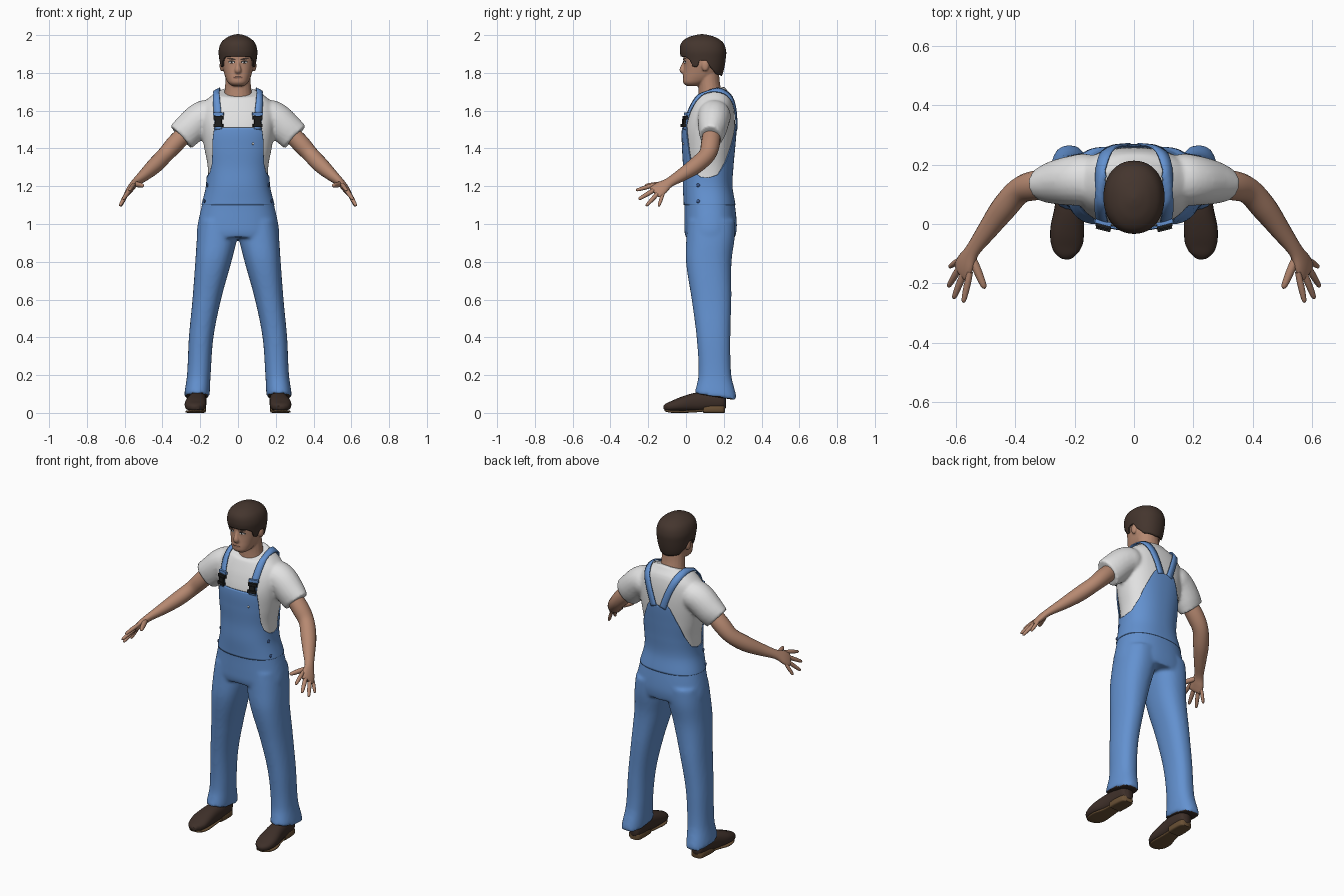
import bpy, bmesh, math
from mathutils import Vector, Matrix
from mathutils.bvhtree import BVHTree

if "Cube" in bpy.data.objects:
    bpy.data.objects.remove(bpy.data.objects["Cube"])


def mat(name, rgb):
    m = bpy.data.materials.new(name)
    m.diffuse_color = (*rgb, 1)
    m.use_nodes = True
    m.node_tree.nodes["Principled BSDF"].inputs["Base Color"].default_value = m.diffuse_color
    return m


BLUE = mat("denim blue", (.125, .285, .63))
NAVY = mat("dark blue", (.045, .1, .27))
WHITE = mat("shirt white", (.76, .76, .76))
SKIN = mat("skin", (.47, .25, .165))
HAIR = mat("hair brown", (.058, .036, .027))
SHOE = mat("shoe brown", (.048, .029, .022))
SOLE = mat("sole brown", (.14, .08, .035))
BLACK = mat("black", (.012, .012, .012))
LIP = mat("lip", (.26, .12, .085))


def sample(rows, t):
    """Smooth interpolation of rows (key, values...)"""
    n = len(rows)
    i = max([j for j in range(n - 1) if rows[j][0] <= t], default=0)
    a, b = rows[i], rows[i + 1]
    h = b[0] - a[0]
    u = min(max((t - a[0]) / h, 0), 1)

    def slope(j):
        lo, hi = rows[max(j - 1, 0)], rows[min(j + 1, n - 1)]
        return [(q - p) / (hi[0] - lo[0]) for p, q in zip(lo[1:], hi[1:])]
    return [p * (2*u**3 - 3*u*u + 1) + q * (3*u*u - 2*u**3) + h * (m * (u**3 - 2*u*u + u) + k * (u**3 - u*u))
            for p, q, m, k in zip(a[1:], b[1:], slope(i), slope(i + 1))]


def linear(table, a):
    for (a0, z0), (a1, z1) in zip(table, table[1:]):
        if a <= a1:
            return z0 + (z1 - z0) * (a - a0) / (a1 - a0)
    return table[-1][1]


def skin_rings(bm, rings, caps):
    rings = [[bm.verts.new(p) for p in r] for r in rings]
    n = len(rings[0])
    for r, s in zip(rings, rings[1:]):
        for j in range(n):
            bm.faces.new((r[j], r[(j + 1) % n], s[(j + 1) % n], s[j]))
    if caps:
        bm.faces.new(rings[0][::-1])
        bm.faces.new(rings[-1])


def unit(th, e):
    c, s = math.cos(th), math.sin(th)
    return math.copysign(abs(c) ** (2 / e), c), math.copysign(abs(s) ** (2 / e), s)


def shell(bm, prof, bottom, top, off=0, n=72, count=40, e=2.3, caps=True, ease=False):
    """Upright wall on a profile (z, x0, x1, y0, y1) between two edge heights"""
    rings = []
    for i in range(count + 1):
        f = math.sin(math.pi / 2 * i / count) if ease else i / count
        ring = []
        for j in range(n):
            th = 2 * math.pi * j / n
            z = bottom(th) + (top(th) - bottom(th)) * f
            x0, x1, y0, y1 = sample(prof, z)
            c, s = unit(th, e)
            ring.append(((x0 + x1) / 2 + c * ((x1 - x0) / 2 + off), (y0 + y1) / 2 + s * ((y1 - y0) / 2 + off), z))
        rings.append(ring)
    skin_rings(bm, rings, caps)


def tube(bm, rows, across, n=20, sub=5, e=2.0):
    """Closed tube through rows (x, y, z, radius across, other radius)"""
    keyed = [(i, *r) for i, r in enumerate(rows)]
    last, rings = len(rows) - 1, []
    for i in range(last * sub + 1):
        t = i / sub
        v = sample(keyed, t)
        d = Vector(sample(keyed, min(t + .1, last))[:3]) - Vector(sample(keyed, max(t - .1, 0))[:3])
        d.normalize()
        a = Vector(across)
        a = (a - d * a.dot(d)).normalized()
        b = d.cross(a)
        pts = [unit(2 * math.pi * j / n, e) for j in range(n)]
        rings.append([Vector(v[:3]) + a * c * max(v[3], .001) + b * s * max(v[4], .001) for c, s in pts])
    skin_rings(bm, rings, True)


def make(name, bm, m, mirror=False, remesh=0, smooth=5, solid=0):
    bmesh.ops.recalc_face_normals(bm, faces=bm.faces)
    me = bpy.data.meshes.new(name)
    bm.to_mesh(me)
    bm.free()
    o = bpy.data.objects.new(name, me)
    bpy.context.collection.objects.link(o)
    if remesh:
        r = o.modifiers.new("merge", 'REMESH')
        r.mode, r.voxel_size = 'VOXEL', remesh
        s = o.modifiers.new("soften", 'SMOOTH')
        s.factor, s.iterations = .5, smooth
        dg = bpy.context.evaluated_depsgraph_get()
        o.data = bpy.data.meshes.new_from_object(o.evaluated_get(dg))
        o.modifiers.clear()
    o.data.materials.clear()
    o.data.materials.append(m)
    if solid:
        s = o.modifiers.new("thickness", 'SOLIDIFY')
        s.thickness, s.offset = solid, 0
    if mirror:
        o.modifiers.new("mirror", 'MIRROR')
    bpy.ops.object.select_all(action='DESELECT')
    o.select_set(True)
    bpy.context.view_layer.objects.active = o
    bpy.ops.object.shade_smooth_by_angle(angle=math.radians(50))
    return o


def tree(o):
    return BVHTree.FromObject(o, bpy.context.evaluated_depsgraph_get())


def sym(rows):
    return [(z, -w, w, a, b) for z, w, a, b in rows]


def from_front(th):
    a = (math.degrees(th) + 90) % 360
    return min(a, 360 - a)


TORSO = sym([(.88, .2, .02, .24), (.95, .211, 0, .258), (1, .206, -.002, .262), (1.1, .184, -.002, .252),
             (1.2, .16, -.007, .236), (1.3, .16, -.006, .241), (1.4, .178, -.011, .25), (1.5, .193, -.012, .258),
             (1.58, .2, .008, .257), (1.64, .182, .033, .25), (1.68, .14, .053, .238), (1.71, .1, .066, .215),
             (1.74, .08, .078, .2)])
SIDES = (1, -1)

# Shirt: torso with sloping collar plus both sleeves, blended
bm = bmesh.new()
shell(bm, TORSO, lambda t: 1.12, lambda t: 1.70 + .03 * math.sin(t))
for s in SIDES:
    tube(bm, [(s * x, *r) for x, *r in [(.08, .15, 1.58, .05, .05), (.15, .15, 1.575, .085, .083),
         (.2, .147, 1.555, .085, .088), (.26, .14, 1.5, .075, .086), (.302, .132, 1.46, .06, .082)]], (0, 1, 0))
shirt = make("shirt", bm, WHITE, remesh=.009, smooth=4)

# Trousers: hips and legs, blended, dark inside the hems
LEG = [(.06, .152, .286, .04, .27), (.1, .15, .284, .045, .264), (.2, .145, .27, .066, .24), (.4, .13, .26, .056, .235),
       (.6, .09, .241, .03, .24), (.8, .035, .226, 0, .241), (.93, .004, .217, .002, .258), (1.02, 0, .205, .008, .26)]
bm = bmesh.new()
shell(bm, TORSO, lambda t: .93, lambda t: 1.16, off=.007)
for s in SIDES:
    prof = [(z, *sorted((s * a, s * b)), c, d) for z, a, b, c, d in LEG]
    shell(bm, prof, lambda t: .085 - .015 * math.sin(t) + .004 * math.sin(5 * t), lambda t: 1.02, n=48)
trousers = make("trousers", bm, BLUE, remesh=.01, smooth=6)
trousers.data.materials.append(SHOE)
for p in trousers.data.polygons:
    if p.normal.z < -.75 and p.center.z < .13:
        p.material_index = 1

# Bib: upper overalls with a square front and a rising back
BIB = [(0, 1.51), (35, 1.51), (40, 1.455), (45, 1.38), (50, 1.325), (60, 1.275), (75, 1.25), (90, 1.245),
       (110, 1.26), (130, 1.33), (150, 1.43), (162, 1.5), (170, 1.53), (180, 1.505)]
bm = bmesh.new()
shell(bm, TORSO, lambda t: 1.1, lambda t: linear(BIB, from_front(t)), off=.007, n=144, caps=False)
bib = make("bib", bm, BLUE, solid=.006)

# Shoulder straps laid over the shirt
on_shirt = tree(shirt)
PATH = [(i, *p) for i, p in enumerate([(.1, 0, 1.5), (.105, .02, 1.58), (.115, .05, 1.66), (.118, .1, 1.71),
        (.107, .18, 1.70), (.085, .235, 1.65), (.058, .262, 1.58), (.03, .265, 1.5)])]
bm = bmesh.new()
prev = None
for i in range(57):
    t = i / 8
    p = Vector(sample(PATH, t))
    d = Vector(sample(PATH, min(t + .1, 7))) - Vector(sample(PATH, max(t - .1, 0)))
    q, nrm, _, _ = on_shirt.find_nearest(p)
    side = d.cross(nrm).normalized()
    row = []
    for k in (-1, 0, 1):
        q, nrm, _, _ = on_shirt.find_nearest(p + side * k * .019)
        row.append(bm.verts.new(q + nrm * .011))
    if prev:
        for k in (0, 1):
            bm.faces.new((prev[k], prev[k + 1], row[k + 1], row[k]))
    prev = row
make("shoulder_straps", bm, BLUE, mirror=True, solid=.007)


def box(bm, x, z, w, h, d, out):
    hit = on_shirt.ray_cast(Vector((x, -1, z)), Vector((0, 1, 0)))[0]
    bmesh.ops.create_cube(bm, size=1, matrix=Matrix.Translation((x, hit.y - out, z))
                          @ Matrix.Rotation(.25, 4, 'Z') @ Matrix.Diagonal((w, d, h, 1)))


# Buckles and strap loops
bm = bmesh.new()
box(bm, .103, 1.562, .052, .018, .016, .02)
box(bm, .103, 1.542, .034, .028, .014, .02)
box(bm, .103, 1.522, .05, .016, .016, .02)
make("buckles", bm, BLACK, mirror=True)
bm = bmesh.new()
box(bm, .104, 1.582, .056, .016, .014, .018)
make("strap_loops", bm, BLUE, mirror=True)

# Side buttons and bib stud
bm = bmesh.new()
on_trousers, on_bib = tree(trousers), tree(bib)
for z, surf in ((1.205, on_bib), (1.12, on_bib)):
    hit = surf.ray_cast(Vector((1, .065, z)), Vector((-1, 0, 0)))[0]
    bmesh.ops.create_uvsphere(bm, u_segments=12, v_segments=8, radius=.01,
                              matrix=Matrix.Translation(hit) @ Matrix.Diagonal((.6, 1, 1, 1)))
make("side_buttons", bm, NAVY, mirror=True)
bm = bmesh.new()
hit = on_bib.ray_cast(Vector((.08, -1, 1.425)), Vector((0, 1, 0)))[0]
bmesh.ops.create_uvsphere(bm, u_segments=10, v_segments=6, radius=.006, matrix=Matrix.Translation(hit))
make("bib_stud", bm, WHITE)

# Arms with hands
ACROSS = (.04, .055, -.05)
bm = bmesh.new()
tube(bm, [(.26, .137, 1.5, .045, .045), (.33, .13, 1.428, .05, .048), (.385, .112, 1.367, .045, .043),
          (.44, .052, 1.31, .044, .042), (.495, -.022, 1.26, .035, .032), (.543, -.088, 1.22, .028, .021),
          (.566, -.13, 1.192, .041, .019), (.579, -.158, 1.172, .044, .015), (.584, -.168, 1.165, .036, .008)], ACROSS)
FINGERS = [((.555, -.175, 1.205), (.575, -.265, 1.178), .011), ((.573, -.165, 1.182), (.608, -.252, 1.13), .0115),
           ((.588, -.148, 1.163), (.626, -.212, 1.095), .011), ((.594, -.125, 1.15), (.622, -.145, 1.093), .0095),
           ((.545, -.115, 1.212), (.502, -.218, 1.203), .014)]
for a, b, r in FINGERS:
    a, b = Vector(a), Vector(b)
    tube(bm, [(*a.lerp(b, f), r * k, r * k) for f, k in ((-.15, .9), (.3, 1.05), (.7, .9), (.93, .65), (1, .1))],
         ACROSS, n=12, sub=3)
make("arms", bm, SKIN, mirror=True)

# Head: skull, neck, nose and ears, blended
SKULL = sym([(1.73, .03, .005, .07), (1.745, .05, -.014, .1), (1.77, .064, -.017, .145), (1.8, .074, -.014, .17),
             (1.84, .083, -.011, .18), (1.88, .086, -.013, .185), (1.92, .085, -.01, .185), (1.96, .068, .015, .165)])
bm = bmesh.new()
shell(bm, SKULL, lambda t: 1.73, lambda t: 1.96, n=48)
tube(bm, [(0, .13, 1.63, .085, .07), (0, .128, 1.68, .074, .064), (0, .122, 1.74, .068, .058),
          (0, .115, 1.8, .065, .06)], (1, 0, 0))
tube(bm, [(0, .0, 1.868, .009, .012), (0, -.01, 1.84, .011, .015), (0, -.018, 1.815, .018, .017),
          (0, -.008, 1.8, .015, .01)], (1, 0, 0), n=14)
for s in SIDES:
    bmesh.ops.create_uvsphere(bm, u_segments=16, v_segments=10, radius=1,
                              matrix=Matrix.Translation((s * .086, .102, 1.838)) @ Matrix.Diagonal((.012, .02, .031, 1)))
head = make("head", bm, SKIN, remesh=.005, smooth=4)

# Hair cap with sideburns
SCALP = sym([(1.77, .068, .005, .18), (1.82, .085, -.01, .196), (1.88, .095, -.022, .206), (1.92, .097, -.028, .207),
             (1.96, .083, -.018, .19), (1.985, .053, .017, .152), (1.997, .022, .06, .11), (2, .004, .08, .09)])
EDGE = [(0, 1.888), (40, 1.885), (54, 1.87), (60, 1.835), (74, 1.83), (80, 1.865), (98, 1.865), (108, 1.83),
        (130, 1.795), (180, 1.785)]
bm = bmesh.new()
shell(bm, SCALP, lambda t: linear(EDGE, from_front(t)), lambda t: 2.0, n=96, count=30, e=2.15, caps=False, ease=True)
bmesh.ops.holes_fill(bm, edges=[e for e in bm.edges if e.is_boundary and e.verts[0].co.z > 1.99])
make("hair", bm, HAIR, solid=.01)

# Painted face details pressed onto the head
on_head = tree(head)


def spots(name, m, xs, z, w, h, out, tilt=0):
    bm = bmesh.new()
    for x in xs:
        ring = []
        for j in range(16):
            u, v = w * math.cos(j * math.pi / 8), h * math.sin(j * math.pi / 8)
            px, pz = x + u, z + v + tilt * u * (1 if x > 0 else -1)
            hit = on_head.ray_cast(Vector((px, -1, pz)), Vector((0, 1, 0)))[0]
            ring.append(bm.verts.new((px, hit.y - out, pz)))
        bm.faces.new(ring)
    make(name, bm, m)


PAIR = (.034, -.034)
spots("eye_lids", BLACK, PAIR, 1.858, .018, .008, .002)
spots("eye_whites", WHITE, PAIR, 1.856, .014, .005, .004)
spots("irises", BLACK, PAIR, 1.857, .005, .005, .006)
spots("eyebrows", HAIR, PAIR, 1.874, .023, .005, .004, .15)
spots("lips", LIP, (0,), 1.776, .028, .008, .002)
spots("mouth_line", SHOE, (0,), 1.778, .027, .002, .004)

# Shoes
bm = bmesh.new()
tube(bm, [(.21, .212, .06, .012, .03), (.21, .195, .06, .038, .043), (.212, .12, .062, .046, .05),
          (.218, .05, .056, .05, .05), (.225, -.02, .046, .057, .039), (.225, -.07, .036, .053, .028),
          (.22, -.1, .03, .037, .021), (.215, -.116, .027, .012, .01)], (1, 0, 0), n=24, e=2.4)
make("shoes", bm, SHOE, mirror=True)

# Soles and heels
bm = bmesh.new()
tube(bm, [(.21, .207, .02, .022, .019), (.21, .192, .02, .038, .02), (.212, .14, .02, .043, .02),
          (.213, .092, .02, .042, .02)], (1, 0, 0), n=24, e=5)
tube(bm, [(.215, .11, .014, .036, .006), (.218, .04, .009, .042, .007), (.225, -.02, .007, .053, .007),
          (.224, -.07, .007, .048, .007), (.219, -.1, .011, .03, .006), (.216, -.11, .014, .012, .004)],
     (1, 0, 0), n=24, e=4)
make("soles", bm, SOLE, mirror=True)
